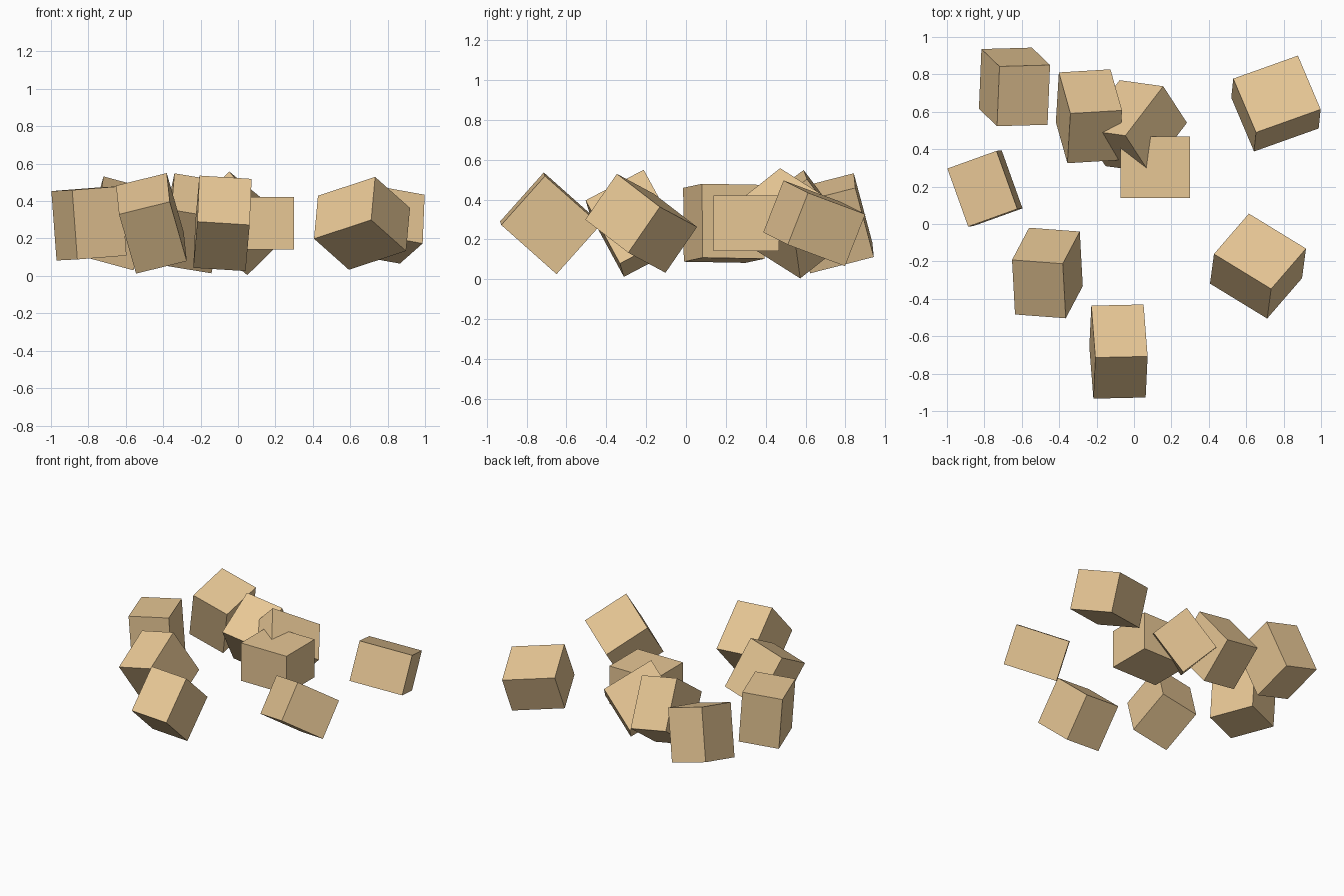
import bpy
from mathutils import Matrix, Vector

SIZE = Vector((0.372, 0.33, 0.28))   # every block is the same box
MID_Z = 0.281                        # all block centres share one height

wood = bpy.data.materials.new("light_wood")
wood.diffuse_color = (0.80, 0.57, 0.30, 1)

# name, centre x, centre y, world x row and world y row of the block's rotation
BLOCKS = [
    ("block_back_right",   0.759,  0.644, (-0.939, -0.373, -0.038), (-0.347, 0.859, -0.363)),
    ("block_right",        0.663, -0.225, (-0.824, 0.567, -0.076), (0.535, 0.648, -0.573)),
    ("block_front",       -0.083, -0.682, (0.058, -0.032, 0.992), (-0.744, -0.664, 0.030)),
    ("block_front_left",  -0.463, -0.262, (0.246, 0.049, -0.973), (0.462, -0.875, 0.057)),
    ("block_left",        -0.797,  0.190, (-0.075, -0.340, -0.945), (-0.008, 0.943, -0.330)),
    ("block_back_left",   -0.639,  0.733, (0.260, -0.040, 0.964), (-0.246, -0.956, 0.029)),
    ("block_back",        -0.241,  0.576, (0.166, -0.049, 0.985), (-0.585, -0.800, 0.065)),
    ("block_back_middle",  0.002,  0.523, (-0.549, -0.713, 0.458), (-0.722, 0.097, -0.706)),
    ("block_straight",     0.114,  0.303, (1, 0, 0), (0, 1, 0)),
]


def add_block(name, cx, cy, row_x, row_y):
    # square up the two rows, the third follows from them
    x = Vector(row_x).normalized()
    y = Vector(row_y)
    y = (y - x * y.dot(x)).normalized()
    turn = Matrix((x, y, x.cross(y))).to_4x4()
    bpy.ops.mesh.primitive_cube_add(size=1)
    block = bpy.context.object
    block.name = name
    block.matrix_world = (Matrix.Translation((cx, cy, MID_Z)) @ turn
                          @ Matrix.Diagonal((*SIZE, 1)))
    block.data.materials.append(wood)


# scattered tumbling blocks
for spec in BLOCKS:
    add_block(*spec)
